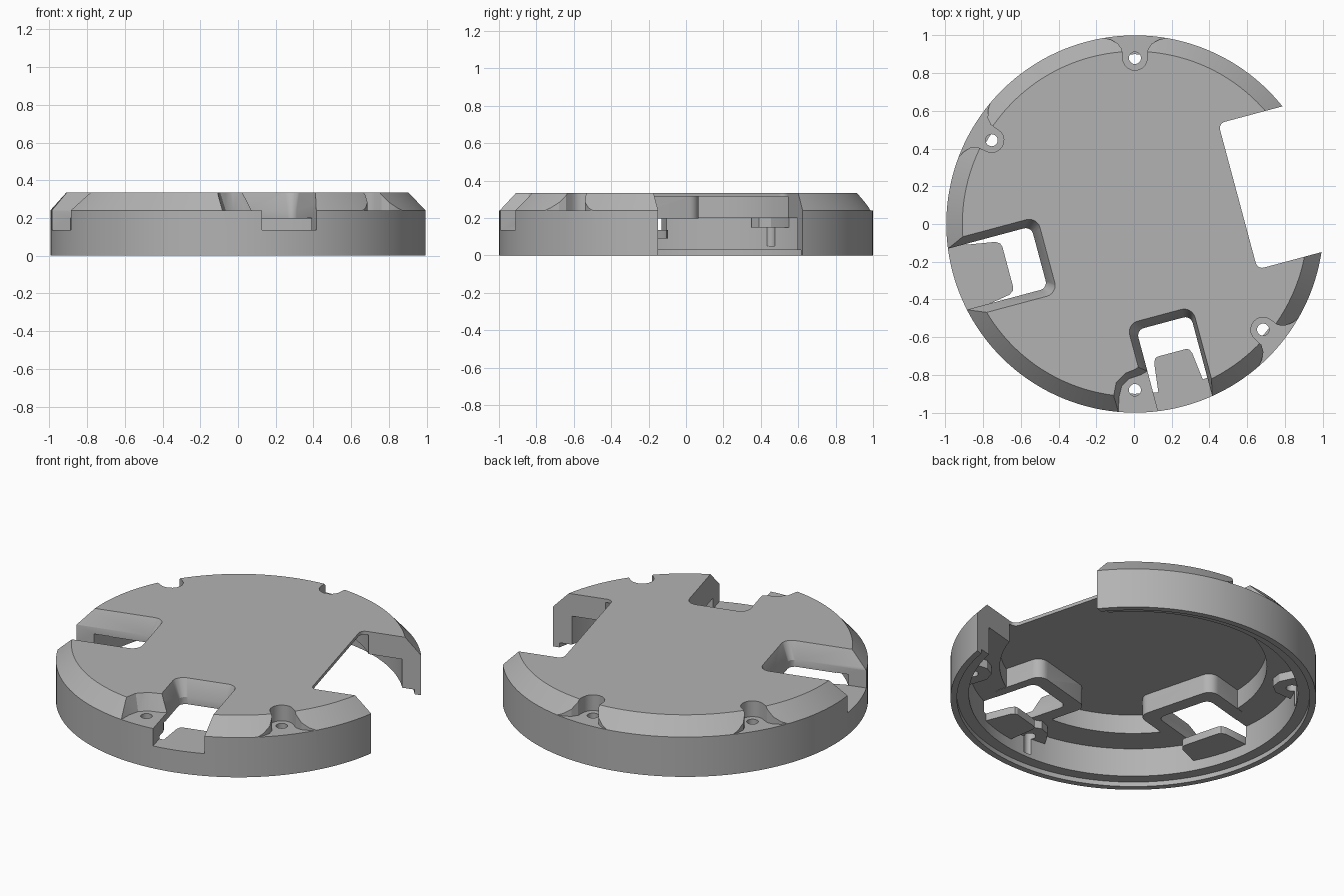
import bpy, bmesh, math
from mathutils import Matrix, Vector

if "Cube" in bpy.data.objects:
    bpy.data.objects.remove(bpy.data.objects["Cube"], do_unlink=True)

TILT = math.radians(15)
TOP, FLOOR, LEDGE, SILL = 0.335, 0.24, 0.2, 0.135

grey = bpy.data.materials.new("plain_grey")
grey.use_nodes = True
grey.diffuse_color = (0.45, 0.45, 0.45, 1)
grey.node_tree.nodes["Principled BSDF"].inputs["Base Color"].default_value = (0.45, 0.45, 0.45, 1)


def make(name, bm):
    bmesh.ops.recalc_face_normals(bm, faces=bm.faces)
    mesh = bpy.data.meshes.new(name)
    bm.to_mesh(mesh)
    bm.free()
    mesh.materials.append(grey)
    obj = bpy.data.objects.new(name, mesh)
    bpy.context.collection.objects.link(obj)
    return obj


def lathe(name, profile, steps=144):
    bm = bmesh.new()
    verts = [bm.verts.new((r, 0, z)) for r, z in profile]
    edges = [bm.edges.new(p) for p in zip(verts, verts[1:])]
    bmesh.ops.spin(bm, geom=verts + edges, cent=(0, 0, 0), axis=(0, 0, 1),
                   angle=math.tau, steps=steps)
    bmesh.ops.remove_doubles(bm, verts=bm.verts, dist=1e-4)
    return make(name, bm)


def loft(name, low, high, z0, z1):
    """Closed solid between two outlines with the same point count."""
    bm = bmesh.new()
    a = [bm.verts.new((x, y, z0)) for x, y in low]
    b = [bm.verts.new((x, y, z1)) for x, y in high]
    bm.faces.new(a)
    bm.faces.new(b)
    for i in range(len(a)):
        j = (i + 1) % len(a)
        bm.faces.new((a[i], a[j], b[j], b[i]))
    return make(name, bm)


def turn(points, angle):
    m = Matrix.Rotation(angle, 2)
    return [tuple(m @ Vector(p)) for p in points]


def rounded(u0, u1, v0, v1, r):
    """Rounded rectangle in the tilted frame of the openings."""
    pts = []
    for k, (cu, cv) in enumerate([(u1 - r, v1 - r), (u0 + r, v1 - r),
                                  (u0 + r, v0 + r), (u1 - r, v0 + r)]):
        for i in range(7):
            a = (k + i / 6) * math.pi / 2
            pts.append((cu + r * math.cos(a), cv + r * math.sin(a)))
    return turn(pts, TILT)


def combine(obj, tool, operation):
    mod = obj.modifiers.new("join", "BOOLEAN")
    mod.operation, mod.object, mod.solver = operation, tool, "EXACT"
    graph = bpy.context.evaluated_depsgraph_get()
    graph.update()
    mesh = bpy.data.meshes.new_from_object(obj.evaluated_get(graph))
    obj.modifiers.clear()
    obj.data = mesh
    bpy.data.objects.remove(tool, do_unlink=True)


def add(tool):
    combine(body, tool, "UNION")


def cut(tool):
    combine(body, tool, "DIFFERENCE")


# Hollow round cover with a chamfered top and stepped inside
body = lathe("round_cover", [
    (0, TOP), (0.915, TOP), (1, FLOOR), (1, 0), (0.965, 0), (0.965, 0.028),
    (0.9, 0.028), (0.9, LEDGE), (0.73, LEDGE), (0.73, 0.315), (0, 0.315)])

# Lips under the top plate around the two windows
add(loft("lip", *[rounded(-0.8, -0.455, -0.285, 0.205, 0.06)] * 2, LEDGE - 0.002, 0.325))
add(loft("lip", *[rounded(-0.215, 0.215, -0.8, -0.465, 0.06)] * 2, LEDGE - 0.002, 0.325))

# Screw bosses hanging below the ledge
screws = [math.radians(a) for a in (90, 149.7, -39.5, -90)]
for a in screws:
    boss = [(0.94, 0.14), (0.86, 0.1), (0.8, 0.06), (0.775, 0)]
    boss += [(x, -y) for x, y in reversed(boss[:-1])]
    add(loft("boss", *[turn(boss, a)] * 2, 0.15, LEDGE + 0.02))

# Flared screw pockets open to the rim
side = [(1.1, 0.2), (0.99, 0.185), (0.978, 0.13), (0.957, 0.09), (0.925, 0.068)]
cap = [(0.88 + 0.065 * math.cos(t), 0.065 * math.sin(t))
       for t in [math.pi * (0.5 + i / 10) for i in range(11)]]
pocket = side + cap + [(x, -y) for x, y in reversed(side)]
for a in screws[:3]:
    cut(loft("pocket", *[turn(pocket, a)] * 2, FLOOR, 0.5))

# Wider front pocket running into the front window
low = [(-0.09, -1.1), (-0.085, -0.92), (-0.07, -0.86), (-0.03, -0.82), (0.03, -0.8),
       (0.1, -0.76), (0.2, -1.1)]
high = [(-0.125, -1.1), (-0.115, -0.92), (-0.1, -0.84), (-0.05, -0.79), (0.0, -0.77),
        (0.1, -0.7), (0.2, -1.1)]
cut(loft("pocket", low, high, FLOOR, TOP + 0.002))

# Windows: sloping upper walls, straight below down to the sill
for top_box, low_box in [((-1.3, -0.49, -0.25, 0.172), (-1.3, -0.535, -0.208, 0.13)),
                         ((-0.18, 0.18, -1.3, -0.5), (-0.138, 0.16, -1.3, -0.545))]:
    cut(loft("window", rounded(*low_box, 0.04), rounded(*top_box, 0.06), FLOOR, TOP + 0.002))
    cut(loft("window", *[rounded(*low_box, 0.04)] * 2, SILL, FLOOR + 0.01))

# Sill tabs reaching inward from the wall
tab = [(0.93, 0.17), (0.89, 0.17), (0.74, 0.145), (0.717, 0.13), (0.71, 0.11)]
for angle, shift, scale in ((math.pi, 0.045, 1), (-math.pi / 2, 0.012, 0.72)):
    outline = [(x, y * scale + shift) for x, y in tab]
    outline += [(x, -y * scale + shift) for x, y in reversed(tab)]
    add(loft("tab", *[turn(outline, angle + TILT)] * 2, 0.09, SILL))

# Large side notch through the full height
cut(loft("notch", *[rounded(0.565, 1.4, -0.4, 0.4, 0.035)] * 2, -0.1, 0.5))

# Screw holes
for a in screws:
    ring = [(0.88 + 0.032 * math.cos(t), 0.032 * math.sin(t))
            for t in [math.tau * i / 24 for i in range(24)]]
    cut(loft("hole", *[turn(ring, a)] * 2, 0.05, 0.5))

body.location.x = 0.005
bpy.context.view_layer.objects.active = body
body.select_set(True)
bpy.ops.object.shade_smooth_by_angle(angle=math.radians(25))
